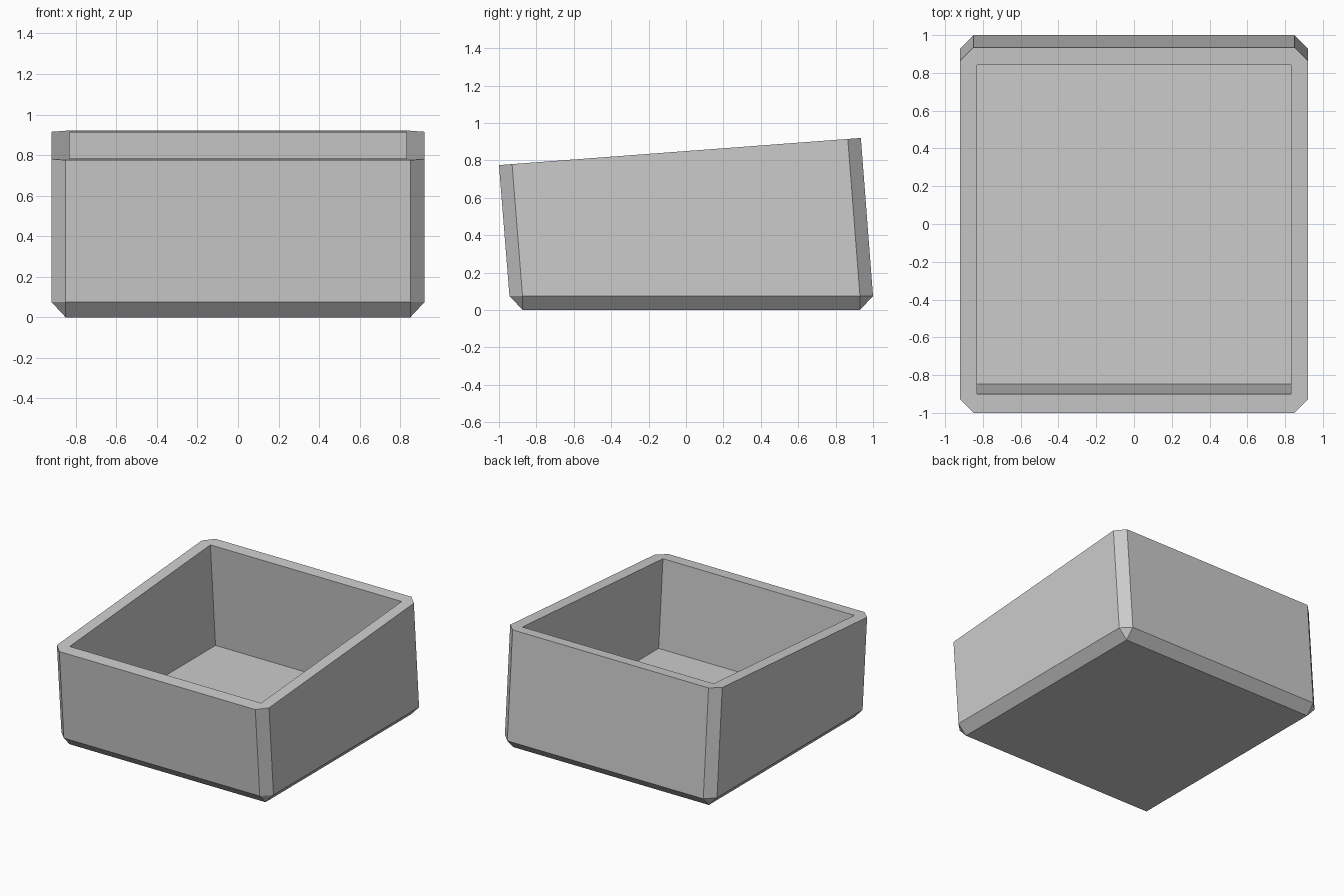
import bpy
import bmesh

if "Cube" in bpy.data.objects:
    bpy.data.objects.remove(bpy.data.objects["Cube"])

FRONT_TILT = 0.055 / 0.70   # forward lean of the walls per unit of height


def rim_z(y):
    """Height of the sloping rim at depth y."""
    return 0.775 + 0.145 * (y + 1.0) / 1.935


def ring(bm, x, y0, y1, cut, height):
    """Rectangle with cut corners: two points per corner, counter-clockwise."""
    pts = [(x - cut, y0), (x, y0 + cut), (x, y1 - cut), (x - cut, y1),
           (cut - x, y1), (-x, y1 - cut), (-x, y0 + cut), (cut - x, y0)]
    if cut == 0:
        pts = [(x, y0), (x, y1), (-x, y1), (-x, y0)]
    return [bm.verts.new((px, py, height(py))) for px, py in pts]


def bridge(bm, low, high):
    n = len(low)
    for i in range(n):
        j = (i + 1) % n
        bm.faces.new((low[i], low[j], high[j], high[i]))


bm = bmesh.new()

# Outer shell: square base, chamfered body, sloping rim
base = ring(bm, 0.85, -0.873, 0.93, 0, lambda y: 0.0)
body = ring(bm, 0.92, -0.944, 1.0, 0.07, lambda y: 0.075)
rim = ring(bm, 0.92, -1.0, 0.935, 0.07, rim_z)
bm.faces.new(base[::-1])
bridge(bm, body, rim)
for i in range(4):
    a, b = body[2 * i], body[2 * i + 1]
    nxt = body[(2 * i + 2) % 8]
    bm.faces.new((base[i], b, a))                            # corner triangle
    bm.faces.new((base[i], base[(i + 1) % 4], nxt, b))       # bottom bevel

# Hollow inside: leaning walls down to a level floor
FLOOR = 0.10
lip = ring(bm, 0.83, -0.90, 0.843, 0, rim_z)
shift = [FRONT_TILT * (v.co.z - FLOOR) for v in lip]
floor = [bm.verts.new((v.co.x, v.co.y + s, FLOOR)) for v, s in zip(lip, shift)]
bridge(bm, lip, floor)
bm.faces.new(floor)

# Flat rim between outer edge and opening
for i in range(4):
    a, b = rim[2 * i], rim[2 * i + 1]
    nxt = rim[(2 * i + 2) % 8]
    bm.faces.new((a, b, lip[i]))
    bm.faces.new((b, nxt, lip[(i + 1) % 4], lip[i]))

bmesh.ops.recalc_face_normals(bm, faces=bm.faces[:])
mesh = bpy.data.meshes.new("open_box")
bm.to_mesh(mesh)
bm.free()

grey = bpy.data.materials.new("plain grey")
grey.diffuse_color = (0.6, 0.6, 0.6, 1.0)
grey.use_nodes = True
grey.node_tree.nodes["Principled BSDF"].inputs["Base Color"].default_value = grey.diffuse_color
mesh.materials.append(grey)
box = bpy.data.objects.new("open_box", mesh)
bpy.context.collection.objects.link(box)
